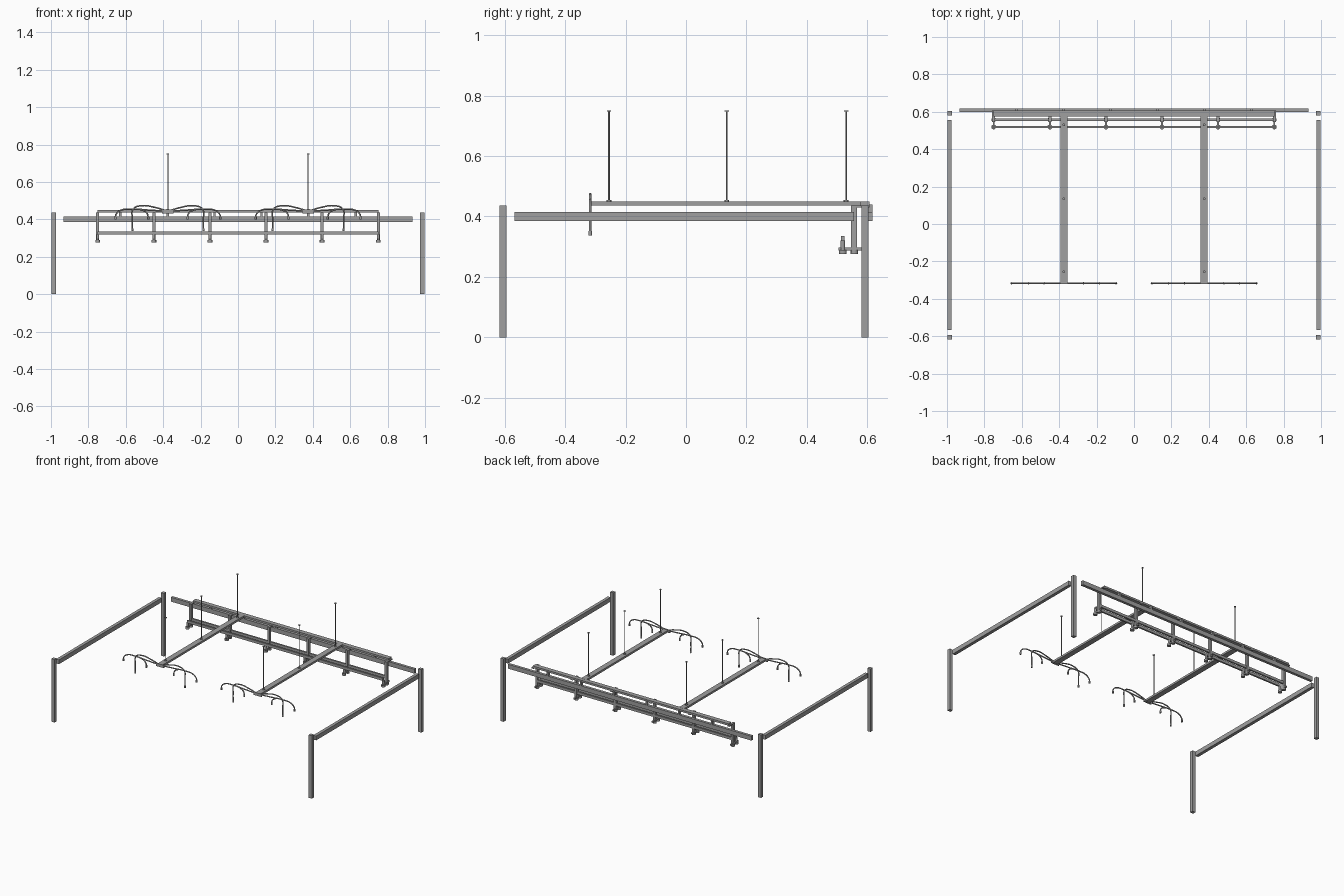
import bpy
import bmesh
from mathutils import Vector

cube = bpy.data.objects.get("Cube")
if cube:
    bpy.data.objects.remove(cube, do_unlink=True)

steel = bpy.data.materials.new("grey_steel")
steel.use_nodes = True
GREY = (0.35, 0.35, 0.35, 1)
steel.diffuse_color = GREY
steel.node_tree.nodes["Principled BSDF"].inputs["Base Color"].default_value = GREY


def finish(name, bm):
    mesh = bpy.data.meshes.new(name)
    bm.to_mesh(mesh)
    bm.free()
    mesh.materials.append(steel)
    obj = bpy.data.objects.new(name, mesh)
    bpy.context.collection.objects.link(obj)
    return obj


def box(name, x, y, z):
    """Box from (low, high) ranges on each axis."""
    bm = bmesh.new()
    bmesh.ops.create_cube(bm, size=1)
    for v in bm.verts:
        v.co = Vector([(r[0] + r[1]) / 2 + c * (r[1] - r[0])
                       for c, r in zip(v.co, (x, y, z))])
    return finish(name, bm)


def rod(name, x, y, z, radius, sides=12):
    """Upright cylinder between the two heights in z."""
    bm = bmesh.new()
    bmesh.ops.create_cone(bm, cap_ends=True, segments=sides, radius1=radius,
                          radius2=radius, depth=z[1] - z[0])
    bmesh.ops.translate(bm, verts=bm.verts, vec=(x, y, (z[0] + z[1]) / 2))
    for f in bm.faces:
        f.smooth = len(f.verts) == 4
    return finish(name, bm)


def tube(name, points, radius):
    """Smooth bent pipe through the points."""
    curve = bpy.data.curves.new(name, 'CURVE')
    curve.dimensions = '3D'
    curve.bevel_depth = radius
    curve.bevel_resolution = 2
    curve.resolution_u = 6
    curve.use_fill_caps = True
    spline = curve.splines.new('BEZIER')
    spline.bezier_points.add(len(points) - 1)
    for p, co in zip(spline.bezier_points, points):
        p.co = co
        p.handle_left_type = p.handle_right_type = 'AUTO'
    curve.materials.append(steel)
    obj = bpy.data.objects.new(name, curve)
    bpy.context.collection.objects.link(obj)


def around(c, half):
    return (c - half, c + half)


# Side frames: two posts and a beam each
for side, s in (("right", -1), ("left", 1)):
    x = around(s * 0.986, 0.012)
    box(side + "_front_post", x, (-0.617, -0.594), (0, 0.436))
    box(side + "_back_post", x, (0.581, 0.604), (0, 0.436))
    box(side + "_beam", around(s * 0.986, 0.011), (-0.568, 0.556), (0.385, 0.415))

# Back beam and the rack's upper rail
box("back_beam", (-0.933, 0.933), (0.598, 0.617), (0.385, 0.415))
box("rack_top_rail", (-0.75, 0.75), (0.576, 0.608), (0.436, 0.449))
for x in (-0.63, -0.375, -0.126, 0.126, 0.375, 0.63):
    box("rail_clip", around(x, 0.006), (0.598, 0.617), (0.415, 0.44))

# Rack: lower rails, uprights and clamps
for y in (0.519, 0.558):
    box("rack_lower_rail", (-0.75, 0.75), around(y, 0.006), (0.318, 0.336))
for i in range(6):
    x = -0.75 + 0.3 * i
    box("rack_upright", around(x, 0.008), (0.546, 0.566), (0.28, 0.437))
    box("upright_bracket", around(x, 0.008), (0.546, 0.608), (0.43, 0.437))
    box("clamp_bar", around(x, 0.005), (0.505, 0.582), (0.287, 0.297))
    for y in (0.519, 0.557):
        rod("clamp_foot", x, y, (0.276, 0.289), 0.013)
        rod("clamp_stem", x, y, (0.289, 0.32), 0.008)

# Arms with hanger rods and curved hook sets
Y = -0.317
for side, s in (("right", -1), ("left", 1)):
    cx = s * 0.375
    box(side + "_arm", around(cx, 0.019), (-0.32, 0.585), (0.436, 0.45))
    for y in (-0.255, 0.135, 0.53):
        rod("hanger_rod", cx, y, (0.449, 0.75), 0.0028, 8)
        rod("hanger_cap", cx, y, (0.747, 0.751), 0.007)
        rod("hanger_nut", cx, y, (0.449, 0.455), 0.008, 6)
    box("hook_mount", around(cx, 0.03), around(Y, 0.004), (0.432, 0.452))
    for d in (-1, 1):
        paths = {
            "long_hook": ((0, 0.443), (0.07, 0.464), (0.14, 0.473),
                          (0.185, 0.455), (0.19, 0.4), (0.19, 0.34)),
            "end_hook": ((0, 0.443), (0.11, 0.45), (0.19, 0.455),
                         (0.255, 0.447), (0.278, 0.425), (0.28, 0.402)),
            "short_hook": ((0.19, 0.455), (0.14, 0.45), (0.11, 0.43),
                           (0.105, 0.402)),
        }
        for name, path in paths.items():
            pts = [(cx + d * a, Y, z) for a, z in path]
            tube(name, pts, 0.004)
            end = pts[-1]
            rod("hook_tip", end[0], Y, (end[2] - 0.003, end[2] + 0.012), 0.006, 10)
